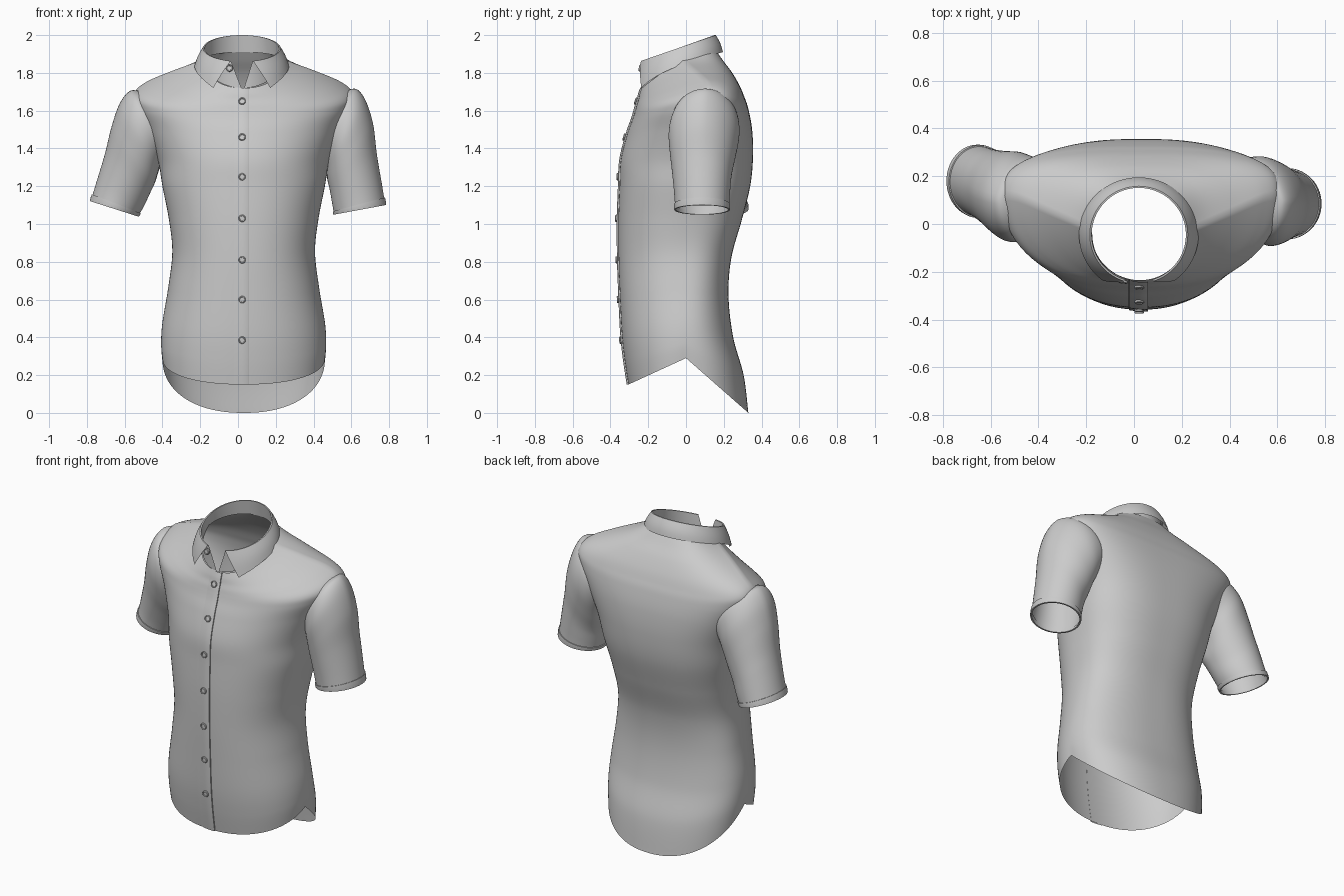
import bpy, math
from mathutils import Vector

if "Cube" in bpy.data.objects:
    bpy.data.objects.remove(bpy.data.objects["Cube"])

XC = 0.03  # centre line of the body


def spline(keys, t):
    """Catmull-Rom through tuples, t in 0..1."""
    n = len(keys) - 1
    f = min(max(t, 0), 1) * n
    i = min(int(f), n - 1)
    u = f - i
    p = [keys[min(max(i + k, 0), n)] for k in (-1, 0, 1, 2)]
    return [0.5 * (2 * b + (c - a) * u + (2 * a - 5 * b + 4 * c - d) * u * u
                   + (3 * b - a - 3 * c + d) * u ** 3) for a, b, c, d in zip(*p)]


def grid(name, rows, closed=False, skip=None, angle=40):
    """Skin a list of point rows with quads."""
    m = len(rows[0])
    verts = [Vector(p) for r in rows for p in r]
    faces = []
    for j in range(len(rows) - 1):
        for i in range(m if closed else m - 1):
            k = (i + 1) % m
            f = (j * m + i, j * m + k, (j + 1) * m + k, (j + 1) * m + i)
            if skip and skip(sum((verts[q] for q in f), Vector()) / 4):
                continue
            faces.append(f)
    me = bpy.data.meshes.new(name)
    me.from_pydata(verts, [], faces)
    ob = bpy.data.objects.new(name, me)
    bpy.context.collection.objects.link(ob)
    bpy.ops.object.select_all(action='DESELECT')
    ob.select_set(True)
    bpy.context.view_layer.objects.active = ob
    bpy.ops.object.mode_set(mode='EDIT')
    bpy.ops.mesh.select_all(action='SELECT')
    bpy.ops.mesh.delete_loose()
    bpy.ops.mesh.select_all(action='SELECT')
    bpy.ops.mesh.normals_make_consistent(inside=False)
    bpy.ops.object.mode_set(mode='OBJECT')
    bpy.ops.object.shade_smooth_by_angle(angle=math.radians(angle))
    return ob


# Torso rings, hem to neck: half width, side y, side z, front y, front z, back y, back z
TORSO = [
    (.43, 0, .29, -.305, .15, .33, 0),
    (.437, 0, .37, -.325, .28, .305, .20),
    (.43, 0, .48, -.34, .42, .25, .40),
    (.40, 0, .66, -.35, .62, .225, .62),
    (.378, 0, .85, -.357, .82, .24, .82),
    (.395, 0, 1.02, -.358, 1.02, .295, 1.02),
    (.43, .02, 1.20, -.352, 1.20, .34, 1.20),
    (.455, .06, 1.34, -.345, 1.34, .355, 1.36),
    (.515, .09, 1.50, -.31, 1.48, .35, 1.50),
    (.57, .11, 1.63, -.282, 1.56, .33, 1.61),
    (.575, .12, 1.70, -.27, 1.60, .31, 1.67),
    (.51, .11, 1.755, -.262, 1.63, .285, 1.73),
    (.38, .05, 1.81, -.252, 1.66, .245, 1.80),
    (.27, 0, 1.85, -.245, 1.69, .20, 1.86),
    (.205, -.03, 1.875, -.235, 1.72, .165, 1.91),
]


def exponent(v, back):
    return 2.2 + (0.7 * min(1, v * 1.6) if back else 0)


def body(v, c, back):
    """Point on the torso; c is -1..1 across the width."""
    a, ys, zs, yf, zf, yb, zb = spline(TORSO, v)
    n = exponent(v, back)
    w = max(0, 1 - abs(c) ** n) ** (1 / n)
    y1, z1 = (yb, zb) if back else (yf, zf)
    return Vector((XC + a * c, ys + (y1 - ys) * w, zs + (z1 - zs) * w))


def ring(v, m=144):
    pts = []
    for i in range(m):
        t = 2 * math.pi * i / m
        back = i <= m // 2
        co = math.cos(t)
        c = math.copysign(abs(co) ** (2 / exponent(v, back)), co)
        pts.append(body(v, c, back))
    return pts


def in_armhole(p):
    return (abs(p.x - XC) > .38 and
            ((p.y - .1) / .155) ** 2 + ((p.z - 1.53) / .175) ** 2 < 1)


grid("shirt_body", [ring(j / 140) for j in range(141)], True, in_armhole)

# Sleeve rings, shoulder to cuff: outer x, z, inner x, z, centre y, radius y
SLEEVES = {
    "right": [(.565, 1.70, .43, 1.37, .10, .165), (.625, 1.715, .455, 1.33, .10, .18),
              (.675, 1.655, .467, 1.29, .095, .187), (.715, 1.53, .475, 1.23, .09, .175),
              (.735, 1.37, .488, 1.17, .085, .158), (.762, 1.21, .50, 1.10, .085, .147),
              (.78, 1.10, .51, 1.05, .085, .142)],
    "left": [(-.51, 1.70, -.37, 1.37, .105, .165), (-.57, 1.705, -.40, 1.34, .105, .18),
             (-.625, 1.64, -.42, 1.29, .115, .187), (-.668, 1.52, -.44, 1.22, .13, .175),
             (-.705, 1.37, -.467, 1.16, .15, .16), (-.75, 1.22, -.50, 1.09, .17, .15),
             (-.78, 1.12, -.53, 1.04, .18, .147)],
}


def sleeve_ring(keys, t, grow=0.0, m=56):
    ox, oz, ix, iz, yc, ry = spline(keys, t)
    side = 1 if ox > 0 else -1
    mid = Vector(((ox + ix) / 2, yc, (oz + iz) / 2))
    half = Vector(((ox - ix) / 2, 0, (oz - iz) / 2))
    half += half.normalized() * grow
    pts = []
    for i in range(m):
        a = 2 * math.pi * i / m
        p = mid + half * math.cos(a)
        dy = (ry + grow) * math.sin(a)
        p.y += dy
        p.x -= side * max(0, dy) * .35 * max(0, 1 - 1.4 * t)  # seam slants in at the back
        pts.append(p)
    return pts


for side, keys in SLEEVES.items():
    grid(side + "_sleeve", [sleeve_ring(keys, j / 40) for j in range(41)], True)
    # turned-up hem band
    band = [(.925, 0), (.925, .005), (.96, .006), (1, .005), (1, -.004), (.93, -.004)]
    grid(side + "_sleeve_cuff", [sleeve_ring(keys, t, g) for t, g in band], True)


# Collar: folded leaf outside, stand inside
def oval(s, deg, cx, rx, cy, ry, z):
    a = math.radians(deg) * s
    return Vector((cx + rx * math.sin(a), cy + ry * math.cos(a), z(s, math.cos(a))))


S = [i / 48 - 1 for i in range(97)]
leaf_z = lambda s, c: 1.91 - .19 * s * s
fold_z = lambda s, c: 1.93 + .07 * c
stand_z = lambda s, c: 1.87 + (.04 if c > 0 else .15) * c
leaf = [oval(s, 143, .02, .25, -.045, .24, leaf_z) for s in S]
fold = [oval(s, 163, .02, .205, -.045, .203, fold_z) for s in S]
inner = [oval(s, 163, .02, .197, -.045, .196, fold_z) for s in S]
stand = [oval(s, 178, .025, .203, -.035, .20, stand_z) for s in S]


def blend(a, b, t, bulge=0.0):
    out = []
    for p, q in zip(a, b):
        r = p.lerp(q, t)
        d = Vector((r.x - .02, r.y + .045, 0)).normalized()
        out.append(r + d * bulge * math.sin(math.pi * t))
    return out


rows = [blend(leaf, fold, k / 6, .006) for k in range(7)]
rows += [blend(inner, stand, k / 5) for k in range(6)]
grid("collar", rows, angle=50)

# Button placket down the front
strip = [(-.022, 0), (-.02, .004), (.02, .008), (.054, .009), (.058, .007), (.058, -.001)]
rows = []
for j in range(91):
    v = j / 90
    a = spline(TORSO, v)[0]
    rows.append([body(v, (x - XC) / a, False) - Vector((0, d, 0)) for x, d in strip])
grid("button_placket", rows, angle=35)


# Buttons
def button(name, pos, normal):
    q = Vector(normal).to_track_quat('Z', 'Y')
    profile = [(.019, -.004), (.019, .005), (.016, .008), (.013, .007), (.012, .004), (.0005, .004)]
    grid(name, [[pos + q @ Vector((r * math.cos(i * math.pi / 10), r * math.sin(i * math.pi / 10), h))
                 for i in range(20)] for r, h in profile], True)


for k, z in enumerate((1.65, 1.46, 1.25, 1.03, .81, .60, .385)):
    v = min((i / 1000 for i in range(1001)), key=lambda t: abs(body(t, 0, False).z - z))
    p = body(v, 0, False)
    t = body(min(1, v + .01), 0, False) - body(v - .01, 0, False)
    button(f"button_{k + 1}", Vector((.022, p.y - .009, z)), (0, -t.z, t.y))
button("collar_button", Vector((-.046, -.24, 1.825)), (-.15, -1, .1))
